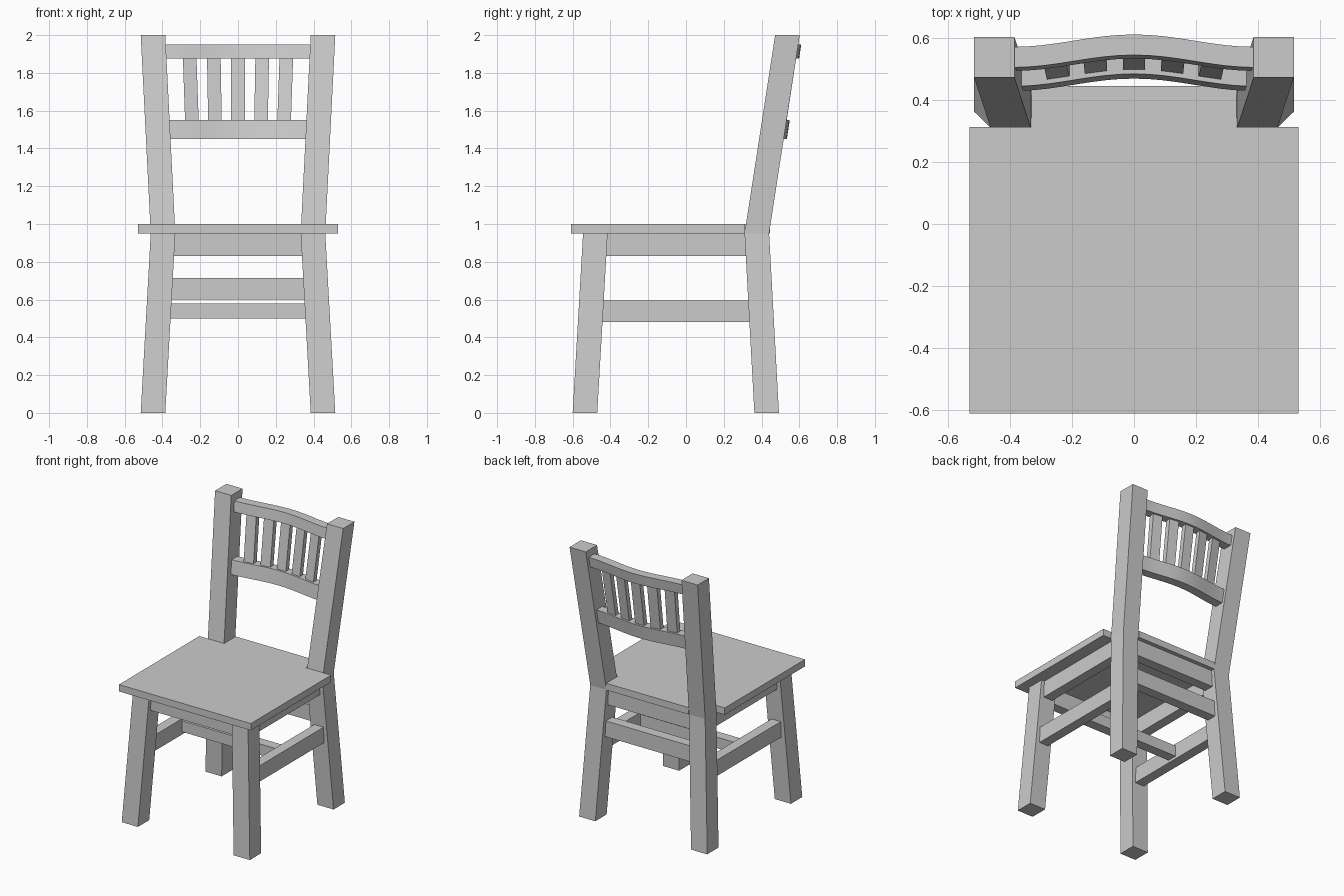
import bpy, bmesh
from math import cos, pi

if "Cube" in bpy.data.objects:
    bpy.data.objects.remove(bpy.data.objects["Cube"])


def loft(name, rings):
    """Skin a row of equal-length point rings and cap both ends."""
    bm = bmesh.new()
    loops = [[bm.verts.new(p) for p in ring] for ring in rings]
    n = len(loops[0])
    for a, b in zip(loops, loops[1:]):
        for i in range(n):
            j = (i + 1) % n
            bm.faces.new((a[i], a[j], b[j], b[i]))
    bm.faces.new(loops[0])
    bm.faces.new(loops[-1])
    bmesh.ops.recalc_face_normals(bm, faces=bm.faces)
    me = bpy.data.meshes.new(name)
    bm.to_mesh(me)
    bm.free()
    ob = bpy.data.objects.new(name, me)
    bpy.context.collection.objects.link(ob)
    return ob


def square(x, y, z, h=0.065):
    return [(x - h, y - h, z), (x + h, y - h, z), (x + h, y + h, z), (x - h, y + h, z)]


def box(name, x0, x1, y0, y1, z0, z1):
    return loft(name, [[(x0, y0, z), (x1, y0, z), (x1, y1, z), (x0, y1, z)] for z in (z0, z1)])


# Seat with a tongue between the back posts
outline = [(-.53, -.61), (.53, -.61), (.53, .312), (.33, .312),
           (.33, .445), (-.33, .445), (-.33, .312), (-.53, .312)]
loft("seat", [[(x, y, z) for x, y in outline] for z in (.95, 1.0)])

# Splayed legs, side aprons and side stretchers
T = 0.037
for s, side in ((-1, "left"), (1, "right")):
    loft("front_leg_" + side, [square(s * .45, -.535, 0), square(s * .397, -.48, .95)])
    loft("back_post_" + side, [square(s * .45, .427, 0), square(s * .397, .375, .95),
                               square(s * .45, .537, 2)])
    box("side_apron_" + side, s * .4 - T, s * .4 + T, -.45, .36, .83, .95)
    box("side_stretcher_" + side, s * .42 - T, s * .42 + T, -.47, .37, .48, .595)

# Front and back rails, and the cross bar joining the side stretchers
box("front_apron", -.37, .37, -.485 - T, -.485 + T, .83, .95)
box("back_apron", -.37, .37, .378 - T, .378 + T, .83, .95)
box("back_stretcher", -.385, .385, .39 - T, .39 + T, .60, .715)
box("cross_stretcher", -.4, .4, -.06 - T, -.06 + T, .50, .58)


def back_y(x, z):
    """Centre of the leaning, bowed backrest."""
    return .375 + .152 * (z - .95) + .01 + .02 * (1 + cos(pi * x / .39))


def section(x0, x1, z0, z1, t):
    """Backrest cross-section from a lower (x0, z0) to an upper (x1, z1) point."""
    a, b = back_y(x0, z0), back_y(x1, z1)
    return [(x0, a - t, z0), (x0, a + t, z0), (x1, b + t, z1), (x1, b - t, z1)]


# Bowed backrest rails
for name, w, z0, z1 in (("lower_back_rail", .37, 1.45, 1.55), ("top_back_rail", .39, 1.875, 1.95)):
    xs = [w * (i / 8 - 1) for i in range(17)]
    ob = loft(name, [section(x, x, z0, z1, .033) for x in xs])
    with bpy.context.temp_override(object=ob, active_object=ob, selected_objects=[ob],
                                   selected_editable_objects=[ob]):
        bpy.ops.object.shade_smooth_by_angle()

# Slightly fanned slats
for i in range(-2, 3):
    lo, hi = i * .122, i * .128
    loft("back_slat_%d" % (i + 3),
         [section(lo + d, hi + d, 1.54, 1.885, .018) for d in (-.036, .036)])
